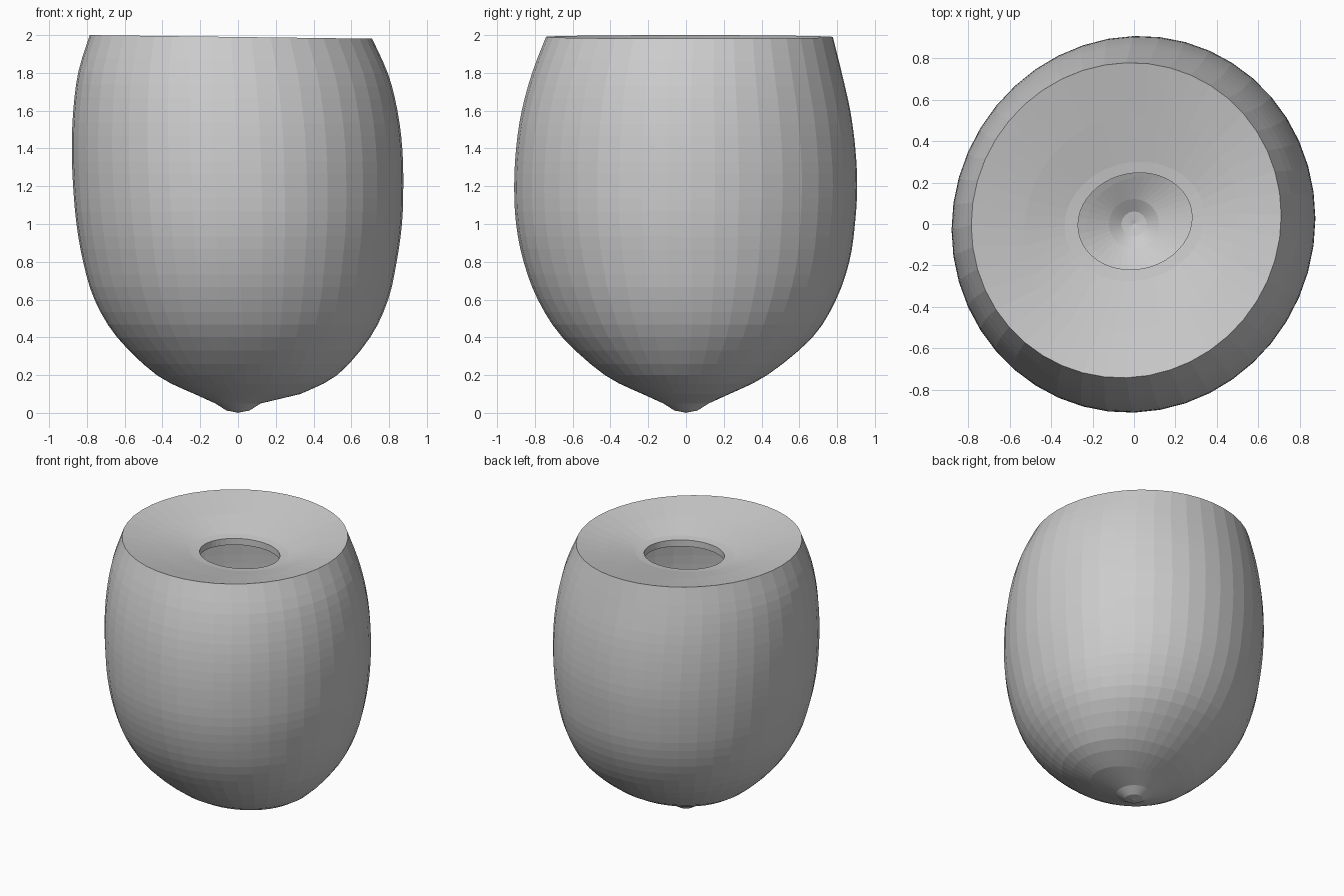
import bpy, bmesh, math

if "Cube" in bpy.data.objects:
    bpy.data.objects.remove(bpy.data.objects["Cube"])

SIDES = 44

# Outer cross-sections: z, left x, right x, front y, back y
NUB = [(0.005, -0.02, 0.02, -0.02, 0.02),
       (0.012, -0.06, 0.06, -0.06, 0.06),
       (0.05, -0.12, 0.12, -0.12, 0.12)]
BODY = [(0.1, -0.23, 0.33, -0.23, 0.23),
        (0.2, -0.43, 0.525, -0.43, 0.43),
        (0.4, -0.64, 0.70, -0.655, 0.67),
        (0.6, -0.76, 0.795, -0.785, 0.795),
        (0.8, -0.82, 0.84, -0.86, 0.865),
        (1.0, -0.855, 0.868, -0.9, 0.895),
        (1.2, -0.873, 0.875, -0.91, 0.907),
        (1.4, -0.88, 0.87, -0.9, 0.897),
        (1.6, -0.872, 0.845, -0.87, 0.87),
        (1.8, -0.845, 0.795, -0.815, 0.825),
        (1.99, -0.785, 0.71, -0.742, 0.778)]
# Dished cut face and drinking hole with a short lip
CUT = [(1.935, -0.53, 0.50, -0.51, 0.53),
       (1.885, -0.335, 0.34, -0.275, 0.30),
       (1.878, -0.27, 0.28, -0.22, 0.247),
       (1.83, -0.27, 0.28, -0.22, 0.247)]


def smooth_rows(rows, steps):
    """Catmull-Rom interpolation between cross-sections."""
    out = []
    for i in range(len(rows) - 1):
        a, b, c, d = (rows[min(max(i + k, 0), len(rows) - 1)] for k in (-1, 0, 1, 2))
        for s in range(steps):
            t = s / steps
            out.append(tuple(
                0.5 * (2 * q + (r - p) * t + (2 * p - 5 * q + 4 * r - u) * t * t
                       + (3 * q - p - 3 * r + u) * t ** 3)
                for p, q, r, u in zip(a, b, c, d)))
    return out + [rows[-1]]


def add_ring(bm, row, skew=0.0, tilt=0.0):
    z, xl, xr, yf, yb = row
    verts = []
    for i in range(SIDES):
        a = 2 * math.pi * i / SIDES
        x = (xl + xr) / 2 + (xr - xl) / 2 * math.cos(a)
        y = (yf + yb) / 2 + (yb - yf) / 2 * math.sin(a + skew)
        verts.append(bm.verts.new((x, y, z - tilt * x)))
    return verts


bm = bmesh.new()
rings = [add_ring(bm, r) for r in NUB]
rings += [add_ring(bm, r, 0.03, 0.013 * max(0, r[0] - 1) ** 2) for r in smooth_rows(BODY, 3)]
rings += [add_ring(bm, r, 0.08, 0.01) for r in CUT]

# Bridge the rings and close the bottom tip
for lo, hi in zip(rings, rings[1:]):
    for i in range(SIDES):
        j = (i + 1) % SIDES
        bm.faces.new((lo[i], lo[j], hi[j], hi[i]))
tip = bm.verts.new((0, 0, 0))
for i in range(SIDES):
    bm.faces.new((tip, rings[0][(i + 1) % SIDES], rings[0][i]))

mesh = bpy.data.meshes.new("coconut_shell")
bm.to_mesh(mesh)
bm.free()
shell = bpy.data.objects.new("coconut_shell", mesh)
bpy.context.collection.objects.link(shell)
